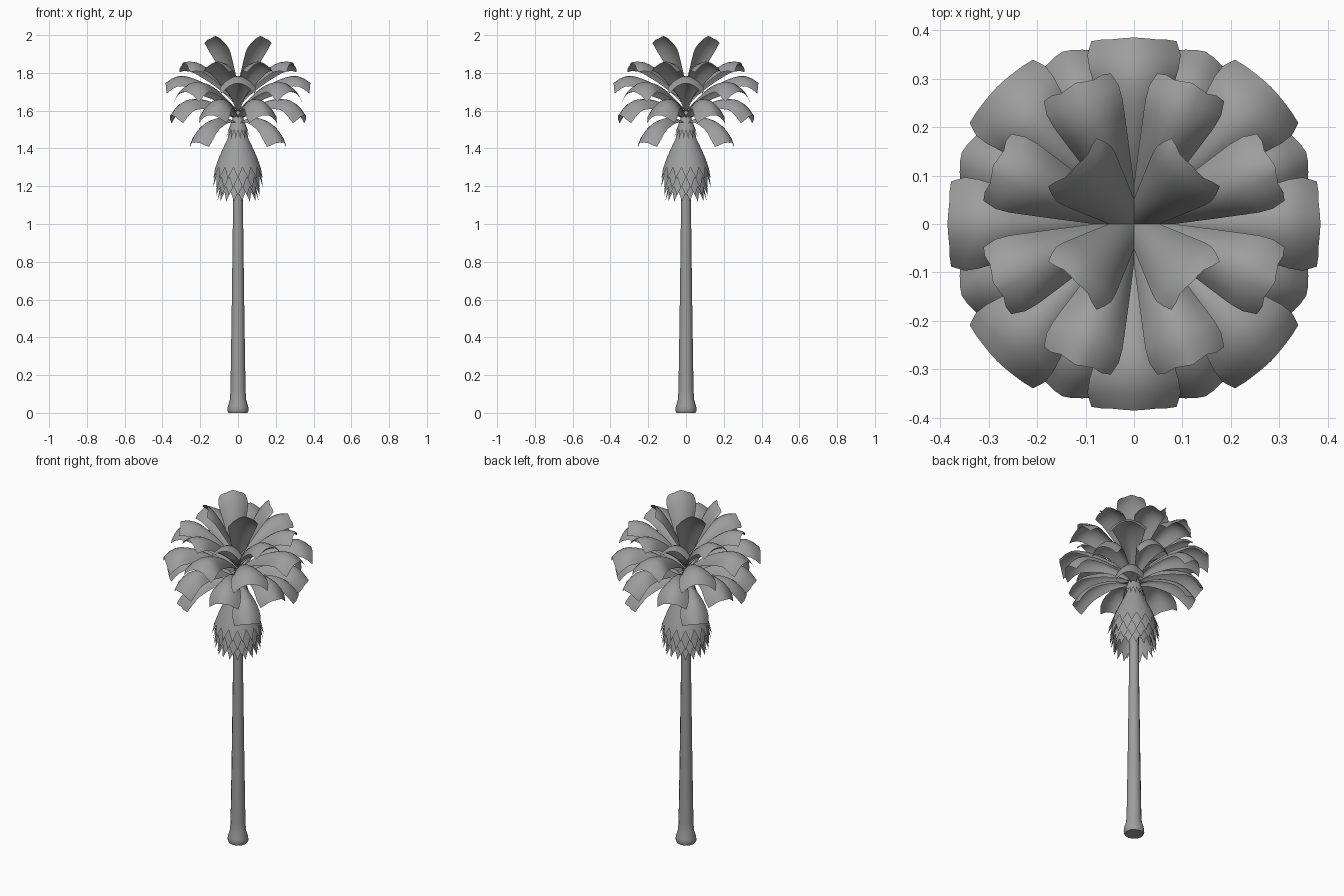
import bpy, bmesh, math
from mathutils import Vector

if "Cube" in bpy.data.objects:
    bpy.data.objects.remove(bpy.data.objects["Cube"])

grey = bpy.data.materials.new("plain grey")
grey.diffuse_color = (0.34, 0.34, 0.34, 1)
grey.use_nodes = True
grey.node_tree.nodes["Principled BSDF"].inputs["Base Color"].default_value = grey.diffuse_color


def finish(bm, name, angle=40):
    me = bpy.data.meshes.new(name)
    bm.to_mesh(me)
    bm.free()
    ob = bpy.data.objects.new(name, me)
    bpy.context.collection.objects.link(ob)
    me.materials.append(grey)
    bpy.ops.object.select_all(action='DESELECT')
    ob.select_set(True)
    bpy.context.view_layer.objects.active = ob
    bpy.ops.object.shade_smooth_by_angle(angle=math.radians(angle))
    return ob


def polar(r, a, z):
    return Vector((r * math.cos(a), r * math.sin(a), z))


def bridge(bm, lower, upper):
    n = len(lower)
    for i in range(n):
        j = (i + 1) % n
        bm.faces.new((lower[i], lower[j], upper[j], upper[i]))


# Trunk: lathed profile with a flared foot
bm = bmesh.new()
profile = [(0.050, 0), (0.056, 0.012), (0.054, 0.035), (0.043, 0.07), (0.040, 0.12),
           (0.034, 0.5), (0.028, 0.95), (0.026, 1.2), (0.026, 1.5), (0.012, 1.58)]
rings = [[bm.verts.new(polar(r, math.tau * i / 12, z)) for i in range(12)] for r, z in profile]
for a, b in zip(rings, rings[1:]):
    bridge(bm, a, b)
bm.faces.new(rings[0][::-1])
bm.faces.new(rings[-1])
finish(bm, "trunk")

# Skirt of dead leaves: overlapping bells with a saw-tooth hem
SPIKES = 16
# per layer: (radius, height) rings from the top, then tooth length and tip radius
layers = [([(0.015, 1.60), (0.035, 1.54), (0.050, 1.50)], 0.05, 0.066),
          ([(0.025, 1.52), (0.062, 1.44), (0.100, 1.36), (0.122, 1.30)], 0.06, 0.142),
          ([(0.095, 1.36), (0.118, 1.29), (0.124, 1.25)], 0.06, 0.135),
          ([(0.085, 1.30), (0.108, 1.24), (0.114, 1.20)], 0.05, 0.125),
          ([(0.070, 1.25), (0.095, 1.20), (0.100, 1.17)], 0.05, 0.112)]
for k, (prof, tooth, tip_r) in enumerate(layers):
    bm = bmesh.new()
    off = (k % 2) * 0.5
    ang = [math.tau * (i + off) / SPIKES for i in range(SPIKES)]
    rings = [[bm.verts.new(polar(r, a, z)) for a in ang] for r, z in prof]
    for a, b in zip(rings, rings[1:]):
        bridge(bm, b, a)
    hem = rings[-1]
    for i in range(SPIKES):
        tip = bm.verts.new(polar(tip_r, ang[i] + math.pi / SPIKES, prof[-1][1] - tooth))
        bm.faces.new((hem[i], tip, hem[(i + 1) % SPIKES]))
    finish(bm, f"skirt_layer_{k + 1}", 30)

# Fan leaves: bent along a curve, folded down at both sides, curled over at the tip
ROWS, COLS = 12, 8


def add_leaf(bm, az, p0, p1, p2, width, base, fold, curl, notch):
    p0, p1, p2 = Vector(p0), Vector(p1), Vector(p2)
    side = Vector((-math.sin(az), math.cos(az), 0))
    grid = []
    for i in range(ROWS + 1):
        row = []
        for j in range(COLS + 1):
            u = 2 * j / COLS - 1
            # tip outline: rounded corners and two soft dips
            end = 1 - notch * (0.6 * u ** 4 + 0.25 * math.sin(math.pi * u) ** 2)
            t = i / ROWS * end
            c = p0 * (1 - t) ** 2 + p1 * 2 * t * (1 - t) + p2 * t * t
            d = (p1 - p0) * (1 - t) + (p2 - p1) * t
            d.normalize()
            n = Vector((-d.y, d.x))
            w = 0.5 * width * min(1, base + t)
            w *= 1 - 0.12 * max(0, (i / ROWS - 0.88) / 0.12)
            c = c - n * (fold * u * u * math.sin(math.pi * min(0.5, t * 0.7)))
            c.y -= curl * max(0, (i / ROWS - 0.72) / 0.28) ** 2
            row.append(bm.verts.new(polar(c.x, az, c.y) + side * (u * w)))
        grid.append(row)
    for a, b in zip(grid, grid[1:]):
        for j in range(COLS):
            bm.faces.new((a[j], b[j], b[j + 1], a[j + 1]))


# name, count, first angle, curve (radius, height), width, base width, side fold, tip curl, notch
tiers = [
    ("top_leaves", 4, 45, (0, 1.66), (0.05, 1.86), (0.17, 2.015), 0.16, 0.25, 0.03, 0.02, 0.10),
    ("upper_leaves", 8, 22.5, (0, 1.62), (0.10, 1.82), (0.315, 1.89), 0.17, 0.12, 0.045, 0.035, 0.10),
    ("middle_leaves", 4, 0, (0, 1.60), (0.18, 1.80), (0.385, 1.795), 0.20, 0.1, 0.055, 0.05, 0.03),
    ("middle_diagonal_leaves", 4, 45, (0, 1.58), (0.20, 1.79), (0.40, 1.75), 0.21, 0.1, 0.055, 0.05, 0.01),
    ("lower_leaves", 8, 22.5, (0, 1.55), (0.20, 1.73), (0.385, 1.62), 0.18, 0.1, 0.055, 0.045, 0.05),
    ("hanging_leaves", 4, 45, (0, 1.53), (0.17, 1.62), (0.33, 1.46), 0.16, 0.1, 0.045, 0.03, 0.06)]
for name, count, first, *shape in tiers:
    bm = bmesh.new()
    for k in range(count):
        add_leaf(bm, math.radians(first + 360 * k / count), *shape)
    finish(bm, name, 50)
